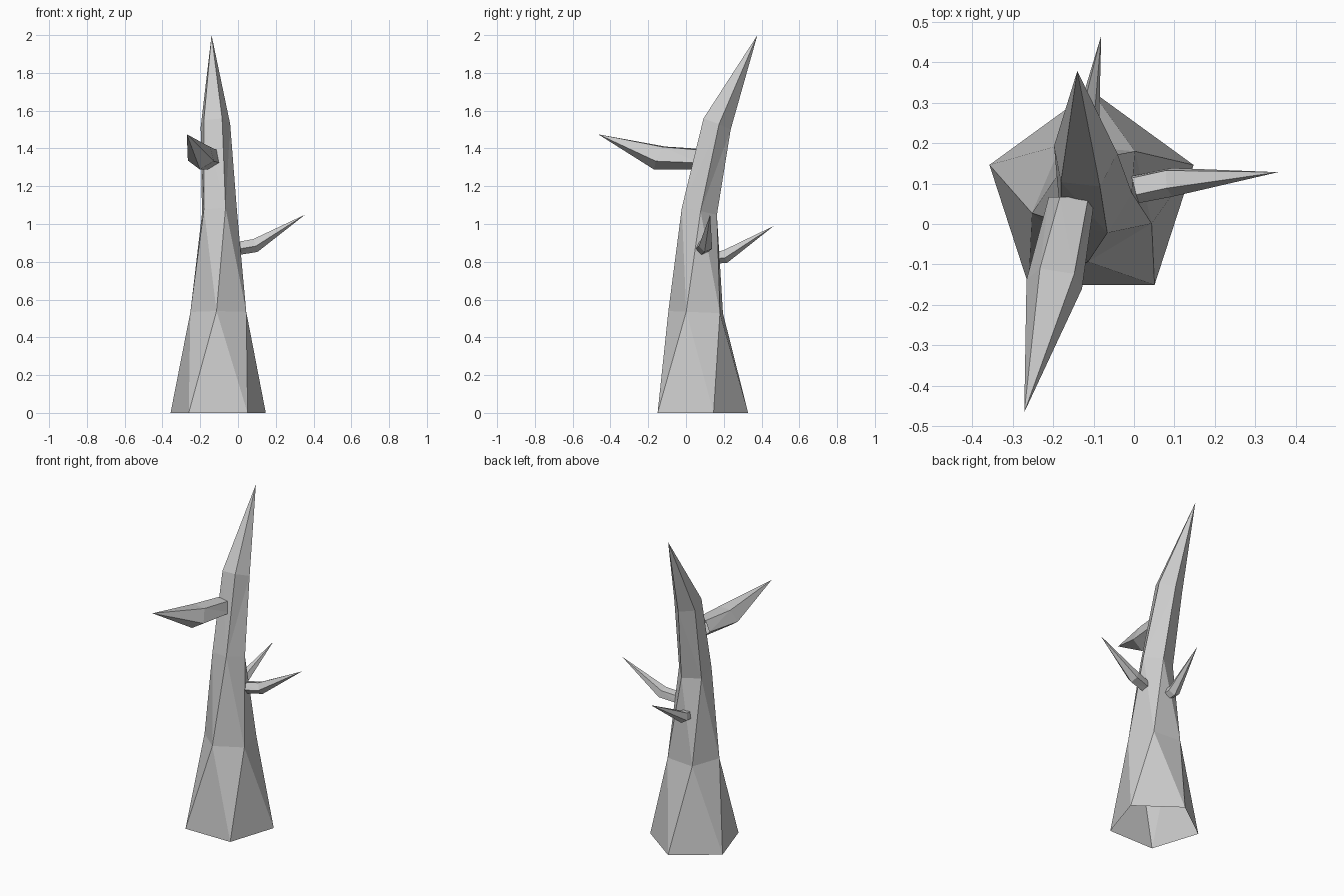
import bpy, bmesh
from math import cos, sin, radians
from mathutils import Vector

if "Cube" in bpy.data.objects:
    bpy.data.objects.remove(bpy.data.objects["Cube"])

SIDES = 5


def limb(name, side, rings, tip):
    """Faceted tapering limb: rings of (centre, normal, radius, start angle), ending in a point."""
    bm = bmesh.new()
    loops = []
    for centre, normal, radius, start in rings:
        n = Vector(normal).normalized()
        u = Vector(side)
        u = (u - n * u.dot(n)).normalized()
        v = n.cross(u)
        angles = [radians(start + 360 * i / SIDES) for i in range(SIDES)]
        loops.append([bm.verts.new(Vector(centre) + (u * cos(a) + v * sin(a)) * radius)
                      for a in angles])
    for low, high in zip(loops, loops[1:]):
        for i in range(SIDES):
            a, b = low[i], low[(i + 1) % SIDES]
            d, c = high[i], high[(i + 1) % SIDES]
            # Split each twisted quad along its shorter diagonal so the limb stays convex
            if (a.co - c.co).length < (b.co - d.co).length:
                bm.faces.new((a, b, c))
                bm.faces.new((a, c, d))
            else:
                bm.faces.new((a, b, d))
                bm.faces.new((b, c, d))
    apex = bm.verts.new(tip)
    for i in range(SIDES):
        bm.faces.new((loops[-1][i], loops[-1][(i + 1) % SIDES], apex))
    mesh = bpy.data.meshes.new(name)
    bm.to_mesh(mesh)
    bm.free()
    obj = bpy.data.objects.new(name, mesh)
    bpy.context.collection.objects.link(obj)
    return obj


# Twisting trunk, open underneath, leaning back at the top
limb("trunk", (1, 0, 0), [
    ((-0.105, 0.064, 0.0), (0, 0, 1), 0.265, -126),
    ((-0.10, 0.062, 0.533), (0, 0.04, 1), 0.156, -95),
    ((-0.105, 0.068, 1.067), (-0.03, 0.2, 1), 0.10, -139),
    ((-0.123, 0.160, 1.53), (-0.05, 0.4, 1), 0.083, -134),
], (-0.14, 0.378, 2.0))

# Thick front branch
limb("front_branch", (1, 0, 0), [
    ((-0.152, 0.067, 1.347), (0, -1, 0), 0.06, -95),
    ((-0.195, -0.14, 1.355), (-0.15, -1, 0.45), 0.073, -95),
], (-0.271, -0.465, 1.475))

# Thin right branch
limb("right_branch", (0, 1, 0), [
    ((-0.035, 0.08, 0.867), (1, 0.1, 0), 0.037, -100),
    ((0.09, 0.105, 0.887), (1, 0.1, 0.35), 0.038, -100),
], (0.356, 0.128, 1.05))

# Thin back branch
limb("back_branch", (-1, 0, 0), [
    ((-0.115, 0.12, 0.82), (0, 1, 0), 0.034, -95),
    ((-0.123, 0.207, 0.83), (0.1, 1, 0.35), 0.037, -95),
], (-0.081, 0.465, 0.99))
